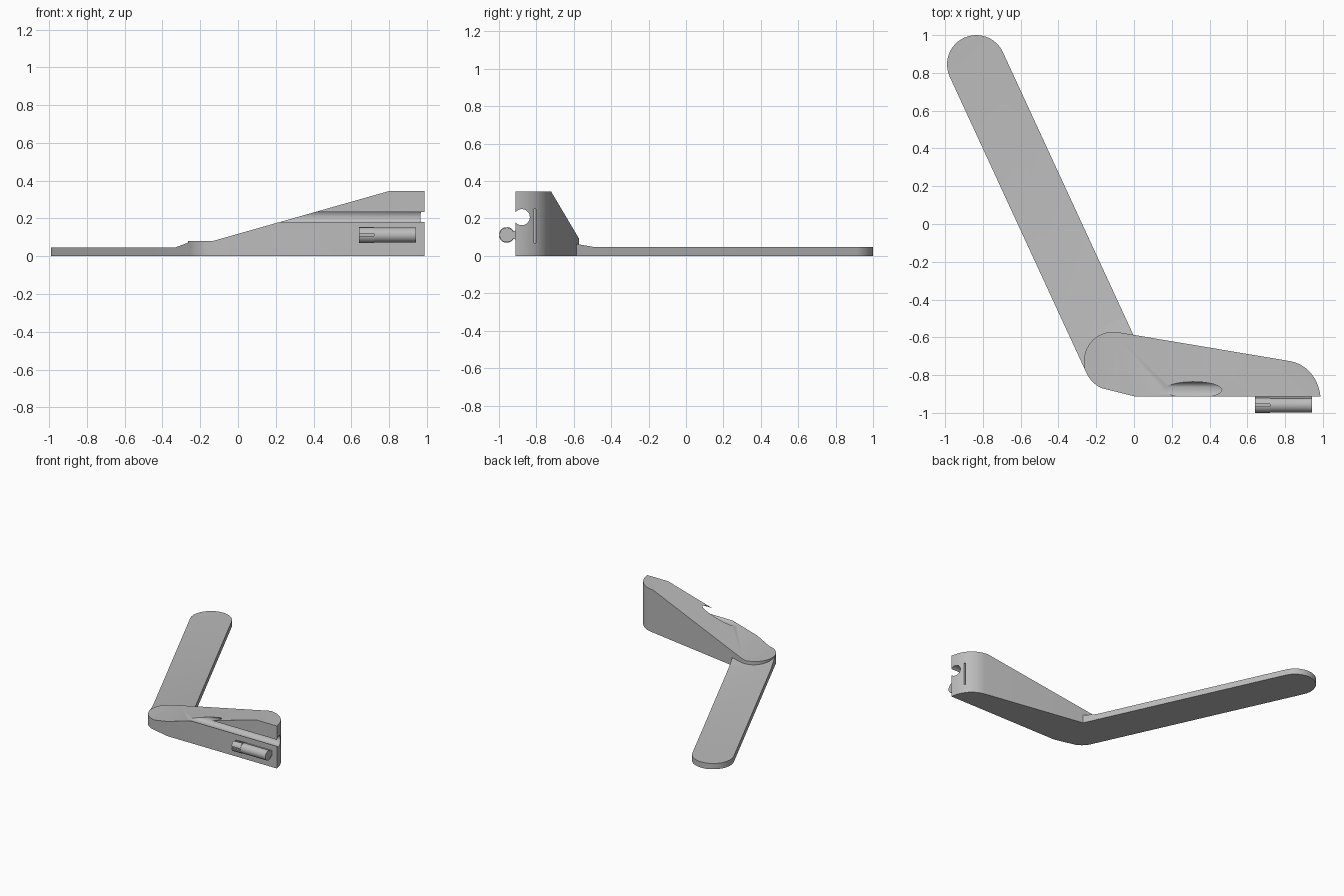
import bpy, bmesh, math
from mathutils import Vector

cube = bpy.data.objects.get("Cube")
if cube:
    bpy.data.objects.remove(cube, do_unlink=True)

grey = bpy.data.materials.new("plain grey")
grey.use_nodes = True
grey.diffuse_color = (0.5, 0.5, 0.5, 1)
grey.node_tree.nodes["Principled BSDF"].inputs["Base Color"].default_value = (0.5, 0.5, 0.5, 1)


def prism(name, points, start, end, axis):
    """Extrude a 2D profile along an axis: x uses (y, z), y uses (x, z), z uses (x, y)."""
    def place(p, h):
        return {"x": (h, p[0], p[1]), "y": (p[0], h, p[1]), "z": (p[0], p[1], h)}[axis]
    bm = bmesh.new()
    low = [bm.verts.new(place(p, start)) for p in points]
    high = [bm.verts.new(place(p, end)) for p in points]
    n = len(points)
    bm.faces.new(low)
    bm.faces.new(high)
    for i in range(n):
        j = (i + 1) % n
        bm.faces.new((low[i], low[j], high[j], high[i]))
    bmesh.ops.recalc_face_normals(bm, faces=bm.faces)
    mesh = bpy.data.meshes.new(name)
    bm.to_mesh(mesh)
    bm.free()
    mesh.materials.append(grey)
    obj = bpy.data.objects.new(name, mesh)
    bpy.context.collection.objects.link(obj)
    return obj


def arc(center, radius, a0, a1, steps=24):
    angles = [math.radians(a0 + (a1 - a0) * i / steps) for i in range(steps + 1)]
    return [(center[0] + radius * math.cos(a), center[1] + radius * math.sin(a)) for a in angles]


def circle(center, radius, steps=32):
    return arc(center, radius, 0, 360, steps)[:-1]


def box(name, x, y, z):
    return prism(name, [(x[0], y[0]), (x[1], y[0]), (x[1], y[1]), (x[0], y[1])], z[0], z[1], "z")


def activate(obj):
    bpy.ops.object.select_all(action="DESELECT")
    obj.select_set(True)
    bpy.context.view_layer.objects.active = obj


def combine(obj, tool, operation="DIFFERENCE"):
    mod = obj.modifiers.new("cut", "BOOLEAN")
    mod.operation, mod.solver, mod.object = operation, "EXACT", tool
    activate(obj)
    bpy.ops.object.modifier_apply(modifier=mod.name)
    bpy.data.objects.remove(tool, do_unlink=True)


def smooth(obj):
    activate(obj)
    bpy.ops.object.shade_smooth_by_angle(angle=math.radians(25))


RADIUS = 0.155
TIP = Vector((-0.835, 0.845))
PIVOT = Vector((-0.11, -0.726))
FRONT = -0.912

# Long flat arm, rising in a short ramp beside the pivot
along = (PIVOT - TIP).normalized()
side = Vector((-along.y, along.x)) * RADIUS
heading = math.degrees(math.atan2(along.y, along.x))
outline = arc(TIP, RADIUS, heading + 90, heading + 270)
outline += [tuple(PIVOT - side), tuple(PIVOT + side)]
arm = prism("arm", outline, 0, 0.047, "z")
ramp = prism("arm_ramp", [(1.54, 0.0), (1.73, 0.0), (1.73, 0.077), (1.54, 0.047)],
             -RADIUS, RADIUS, "y")
ramp.rotation_euler.z = math.radians(heading)
ramp.location = (TIP.x, TIP.y, 0)
bpy.context.view_layer.update()
combine(arm, ramp, "UNION")
smooth(arm)

# Wedge body with a round pivot end and a curved outer end
corner = [Vector(p) for p in ((0.987, FRONT), (0.975, -0.815), (0.915, -0.74), (0.82, -0.725))]
curve = []
for i in range(21):
    t = i / 20
    u = 1 - t
    curve.append(tuple(corner[0] * u**3 + corner[1] * 3 * u * u * t
                       + corner[2] * 3 * u * t * t + corner[3] * t**3))
body = prism("body", arc(PIVOT, RADIUS, 80.5, 248, 32) + [(0.0, FRONT)] + curve, 0, 0.345, "z")
slope = prism("slope_cutter", [(-0.5, 0.08), (-0.135, 0.08), (0.8, 0.345), (0.8, 0.5), (-0.5, 0.5)],
              -1.2, 0, "y")
combine(body, slope)

# Round socket groove along the front face, and a thin slit in the outer end
combine(body, prism("groove_cutter", circle((-0.878, 0.207), 0.043), -0.1, 1.2, "x"))
combine(body, box("slit_cutter", (0.935, 1.1), (-0.812, -0.801), (0.07, 0.25)))
smooth(body)

# Snap pin on a narrow neck, with a split, slightly thicker end
PIN = (-0.958, 0.112)
pin = prism("snap_pin", circle(PIN, 0.039), 0.71, 0.943, "x")
combine(pin, prism("pin_head", circle(PIN, 0.042), 0.64, 0.72, "x"), "UNION")
combine(pin, box("split_cutter", (0.6, 0.72), (-1.1, -0.985), (0.107, 0.121)))
combine(pin, box("top_split_cutter", (0.6, 0.72), (-0.966, -0.954), (0.138, 0.2)))
smooth(pin)
neck = prism("pin_neck", [(-0.94, 0.092), (-0.928, 0.094), (-0.905, 0.086),
                          (-0.905, 0.138), (-0.928, 0.13), (-0.94, 0.132)], 0.64, 0.943, "x")
